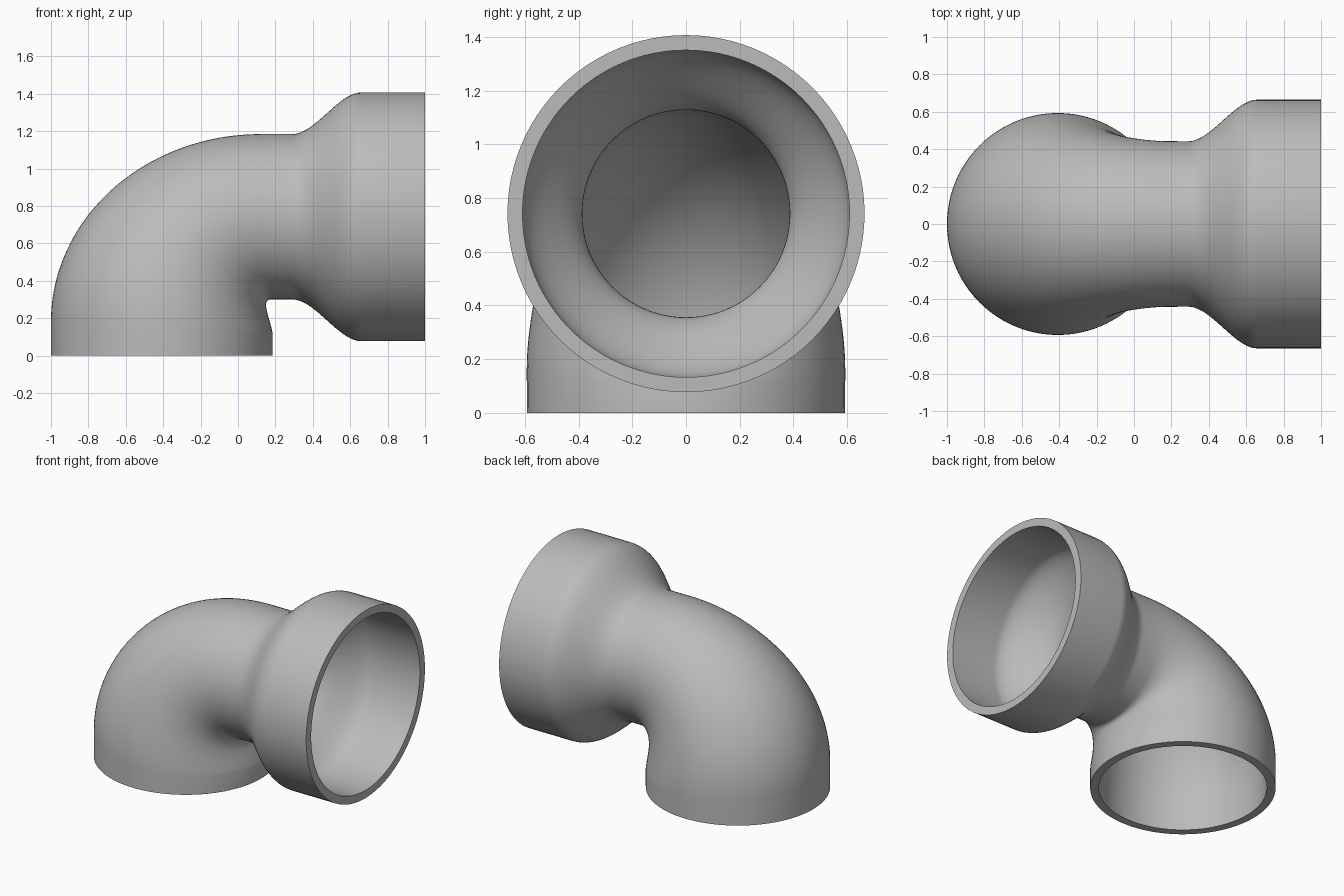
import bpy, bmesh, math
from mathutils import Vector

cube = bpy.data.objects.get("Cube")
if cube:
    bpy.data.objects.remove(cube)

SEGMENTS = 96
WALL = 0.056
AXIS_Z, NECK_R, BELL_R = 0.742, 0.442, 0.665


def smooth(t):
    return t * t * (3 - 2 * t)


def bezier(points, t):
    while len(points) > 1:
        points = [a.lerp(b, t) for a, b in zip(points, points[1:])]
    return points[0]


# Each section is a circle spanning an outer and an inner point in the xz plane
sections = [(Vector((-1, 0, 0)), Vector((0.185, 0, 0)))]

# Tapering bend: wide elliptical back, tight inner corner
throat = [Vector(p) for p in ((0.185, 0, 0.12), (0.165, 0, 0.22),
                              (0.12, 0, 0.3), (0.18, 0, 0.3))]
STEPS = 40
for i in range(STEPS + 1):
    t = i / STEPS
    a = t * math.pi / 2
    back = Vector((0.12 - 1.12 * math.cos(a), 0, 0.18 + 1.004 * math.sin(a)))
    sections.append((back, bezier(throat, t)))


def straight(x, r):
    sections.append((Vector((x, 0, AXIS_Z + r)), Vector((x, 0, AXIS_Z - r))))


# Neck flaring into the socket
for i in range(21):
    t = i / 20
    straight(0.29 + 0.37 * t, NECK_R + (BELL_R - NECK_R) * smooth(t))
straight(1.0, BELL_R)

bm = bmesh.new()


def ring(section, inset):
    out, inner = section
    centre = (out + inner) / 2
    radial = (out - inner) / 2
    r = radial.length - inset
    radial.normalize()
    side = Vector((0, 1, 0))
    return [bm.verts.new(centre + r * (radial * math.cos(a) + side * math.sin(a)))
            for a in (2 * math.pi * k / SEGMENTS for k in range(SEGMENTS))]


# Outer skin, then the bore back again, closed by the two lips
rings = [ring(s, 0) for s in sections] + [ring(s, WALL) for s in reversed(sections)]
for a, b in zip(rings, rings[1:] + rings[:1]):
    for k in range(SEGMENTS):
        n = (k + 1) % SEGMENTS
        bm.faces.new((a[k], a[n], b[n], b[k]))
bmesh.ops.recalc_face_normals(bm, faces=bm.faces)

mesh = bpy.data.meshes.new("pipe_elbow")
bm.to_mesh(mesh)
bm.free()
elbow = bpy.data.objects.new("pipe_elbow", mesh)
bpy.context.collection.objects.link(elbow)

grey = bpy.data.materials.new("light_grey")
grey.use_nodes = True
colour = (0.5, 0.5, 0.5, 1)
grey.diffuse_color = colour
grey.node_tree.nodes["Principled BSDF"].inputs["Base Color"].default_value = colour
mesh.materials.append(grey)

bpy.context.view_layer.objects.active = elbow
elbow.select_set(True)
bpy.ops.object.shade_smooth_by_angle(angle=math.radians(40))
